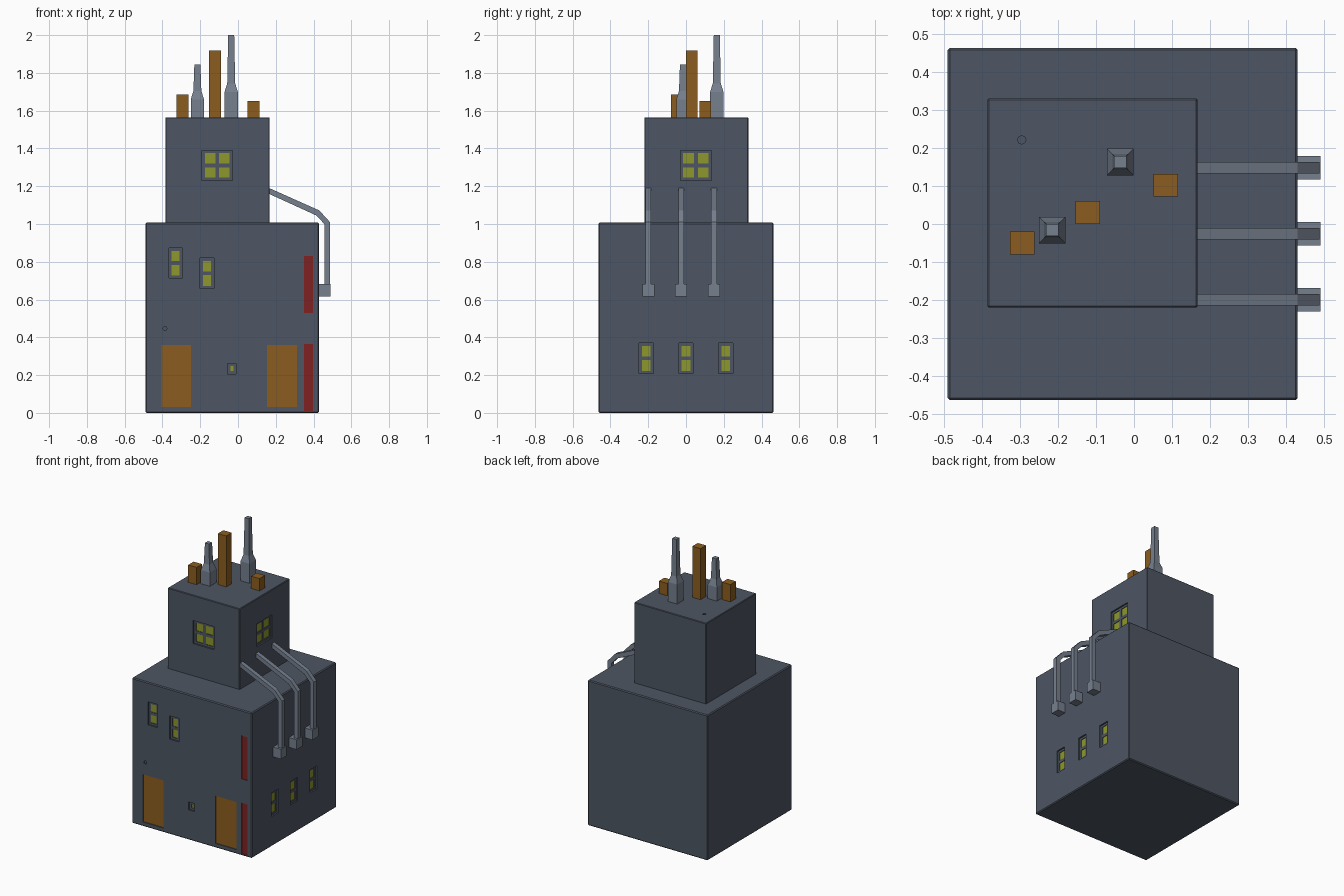
import bpy, bmesh
from mathutils import Matrix

if "Cube" in bpy.data.objects:
    bpy.data.objects.remove(bpy.data.objects["Cube"], do_unlink=True)


def material(name, rgb):
    m = bpy.data.materials.new(name)
    m.use_nodes = True
    m.diffuse_color = (*rgb, 1)
    m.node_tree.nodes["Principled BSDF"].inputs["Base Color"].default_value = (*rgb, 1)
    return m


WALL = material("slate wall", (0.075, 0.093, 0.125))
METAL = material("grey metal", (0.18, 0.215, 0.27))
BROWN = material("rusty brown", (0.26, 0.11, 0.014))
RED = material("dark red", (0.21, 0.015, 0.015))
YELLOW = material("yellow glass", (0.27, 0.31, 0.025))


def add_box(bm, lo, hi):
    size = [b - a for a, b in zip(lo, hi)]
    mid = [(a + b) / 2 for a, b in zip(lo, hi)]
    m = Matrix.Translation(mid) @ Matrix.Diagonal((*size, 1))
    bmesh.ops.create_cube(bm, size=1, matrix=m)


def finish(name, bm, mat):
    bmesh.ops.recalc_face_normals(bm, faces=bm.faces)
    me = bpy.data.meshes.new(name)
    bm.to_mesh(me)
    bm.free()
    me.materials.append(mat)
    ob = bpy.data.objects.new(name, me)
    bpy.context.collection.objects.link(ob)
    return ob


def boxes(name, spans, mat, bevel=0):
    bm = bmesh.new()
    for lo, hi in spans:
        add_box(bm, lo, hi)
    if bevel:
        bmesh.ops.bevel(bm, geom=bm.edges[:], offset=bevel, segments=1, affect='EDGES')
    return finish(name, bm, mat)


def cut(ob, cutter):
    mod = ob.modifiers.new("cut", 'BOOLEAN')
    mod.operation, mod.solver, mod.object = 'DIFFERENCE', 'EXACT', cutter
    dg = bpy.context.evaluated_depsgraph_get()
    me = bpy.data.meshes.new_from_object(ob.evaluated_get(dg))
    ob.modifiers.clear()
    ob.data = me
    me.materials.clear()
    me.materials.append(WALL)
    me.polygons.foreach_set("material_index", [0] * len(me.polygons))
    bpy.data.objects.remove(cutter, do_unlink=True)


def span(side, plane, rect, d0, d1):
    """Box between two depths behind a wall plane; rect = u0, u1, z0, z1."""
    u0, u1, z0, z1 = rect
    if side == "front":
        return (u0, plane + d0, z0), (u1, plane + d1, z1)
    return (plane - d1, u0, z0), (plane - d0, u1, z1)


def panes(rect, cols, rows, border=0.015, bar=0.02):
    u0, u1, z0, z1 = rect
    w = (u1 - u0 - 2 * border - (cols - 1) * bar) / cols
    h = (z1 - z0 - 2 * border - (rows - 1) * bar) / rows
    for i in range(cols):
        for j in range(rows):
            a = u0 + border + i * (w + bar)
            b = z0 + border + j * (h + bar)
            yield a, a + w, b, b + h


# Building blocks
base = boxes("main_building", [((-0.49, -0.463, 0), (0.43, 0.463, 1.007))], WALL, 0.006)
tower = boxes("upper_tower", [((-0.385, -0.22, 0.99), (0.167, 0.33, 1.565))], WALL, 0.004)
FRONT, SIDE = ("front", -0.463), ("right", 0.43)
T_FRONT, T_SIDE = ("front", -0.22), ("right", 0.167)

# Windows: owner, wall, rectangle, columns, rows
windows = [
    ("upper_left_window", base, FRONT, (-0.366, -0.294, 0.713, 0.873), 1, 2),
    ("upper_mid_window", base, FRONT, (-0.2, -0.128, 0.658, 0.82), 1, 2),
    ("peep_window", base, FRONT, (-0.055, -0.01, 0.207, 0.262), 1, 1),
    ("tower_front_window", tower, T_FRONT, (-0.19, -0.03, 1.23, 1.39), 2, 2),
    ("tower_side_window", tower, T_SIDE, (-0.03, 0.135, 1.23, 1.39), 2, 2),
]
for i in range(3):
    y = (i - 1) * 0.211
    windows.append((f"side_window_{i + 1}", base, SIDE, (y - 0.038, y + 0.038, 0.208, 0.37), 1, 2))

# Doors and red strips set into the front
panels = [
    ("left_door", (-0.405, -0.248, 0.03, 0.36), BROWN),
    ("right_door", (0.153, 0.312, 0.03, 0.36), BROWN),
    ("upper_red_strip", (0.35, 0.396, 0.53, 0.83), RED),
    ("lower_red_strip", (0.35, 0.396, 0.01, 0.365), RED),
]

# Cut window recesses and panes, then panels
for ob in (base, tower):
    own = [w for w in windows if w[1] == ob]
    recess = [span(*w[2], w[3], -0.05, 0.01) for w in own]
    if ob == base:
        recess += [span(*FRONT, r, -0.05, 0.012) for _, r, _ in panels]
    cut(ob, boxes("recess_cutter", recess, WALL))
    holes = [span(*w[2], p, -0.05, 0.018) for w in own for p in panes(w[3], w[4], w[5])]
    cut(ob, boxes("pane_cutter", holes, WALL))

for name, _, wall, rect, cols, rows in windows:
    boxes(name, [span(*wall, p, 0.014, 0.02) for p in panes(rect, cols, rows)], YELLOW)
for name, rect, mat in panels:
    boxes(name, [span(*FRONT, rect, 0.006, 0.014)], mat)


# Small round dents
def dent(ob, place, turn):
    bm = bmesh.new()
    bmesh.ops.create_cone(bm, cap_ends=True, segments=8, radius1=0.011, radius2=0.011,
                          depth=0.016, matrix=Matrix.Translation(place) @ turn)
    cut(ob, finish("dent_cutter", bm, WALL))


dent(base, (-0.387, -0.463, 0.447), Matrix.Rotation(1.5708, 4, 'X'))
dent(tower, (-0.295, 0.221, 1.565), Matrix.Identity(4))

# Plain brown chimneys
for name, x, y, top in (("left_chimney", -0.294, -0.05, 1.685),
                        ("tall_chimney", -0.122, 0.03, 1.918),
                        ("right_chimney", 0.083, 0.102, 1.65)):
    boxes(name, [((x - 0.032, y - 0.03, 1.55), (x + 0.032, y + 0.03, top))], BROWN)


# Stepped metal stacks: square rings joined from bottom to top
def stack(name, x, y, shoulder, top):
    bm = bmesh.new()
    rings = []
    for r, z in ((0.035, 1.55), (0.035, shoulder), (0.021, shoulder + 0.045), (0.016, top)):
        rings.append([bm.verts.new((x + a * r, y + b * r, z))
                      for a, b in ((-1, -1), (1, -1), (1, 1), (-1, 1))])
    for lo, hi in zip(rings, rings[1:]):
        for i in range(4):
            j = (i + 1) % 4
            bm.faces.new((lo[i], lo[j], hi[j], hi[i]))
    bm.faces.new(rings[0])
    bm.faces.new(rings[-1])
    finish(name, bm, METAL)


stack("short_stack", -0.215, -0.016, 1.66, 1.845)
stack("tall_stack", -0.036, 0.163, 1.7, 2.0)

# Bent side pipes with end boxes
outline = ((0.15, 1.197), (0.43, 1.072), (0.487, 1.01), (0.487, 0.67),
           (0.457, 0.67), (0.457, 1.0), (0.415, 1.045), (0.15, 1.166))
for i, y in enumerate((-0.199, -0.026, 0.148)):
    bm = bmesh.new()
    face = bm.faces.new([bm.verts.new((x, y - 0.015, z)) for x, z in outline])
    moved = bmesh.ops.extrude_face_region(bm, geom=[face])["geom"]
    bmesh.ops.translate(bm, vec=(0, 0.03, 0),
                        verts=[v for v in moved if isinstance(v, bmesh.types.BMVert)])
    finish(f"side_pipe_{i + 1}", bm, METAL)
    boxes(f"pipe_box_{i + 1}", [((0.426, y - 0.031, 0.615), (0.49, y + 0.031, 0.683))], METAL)
